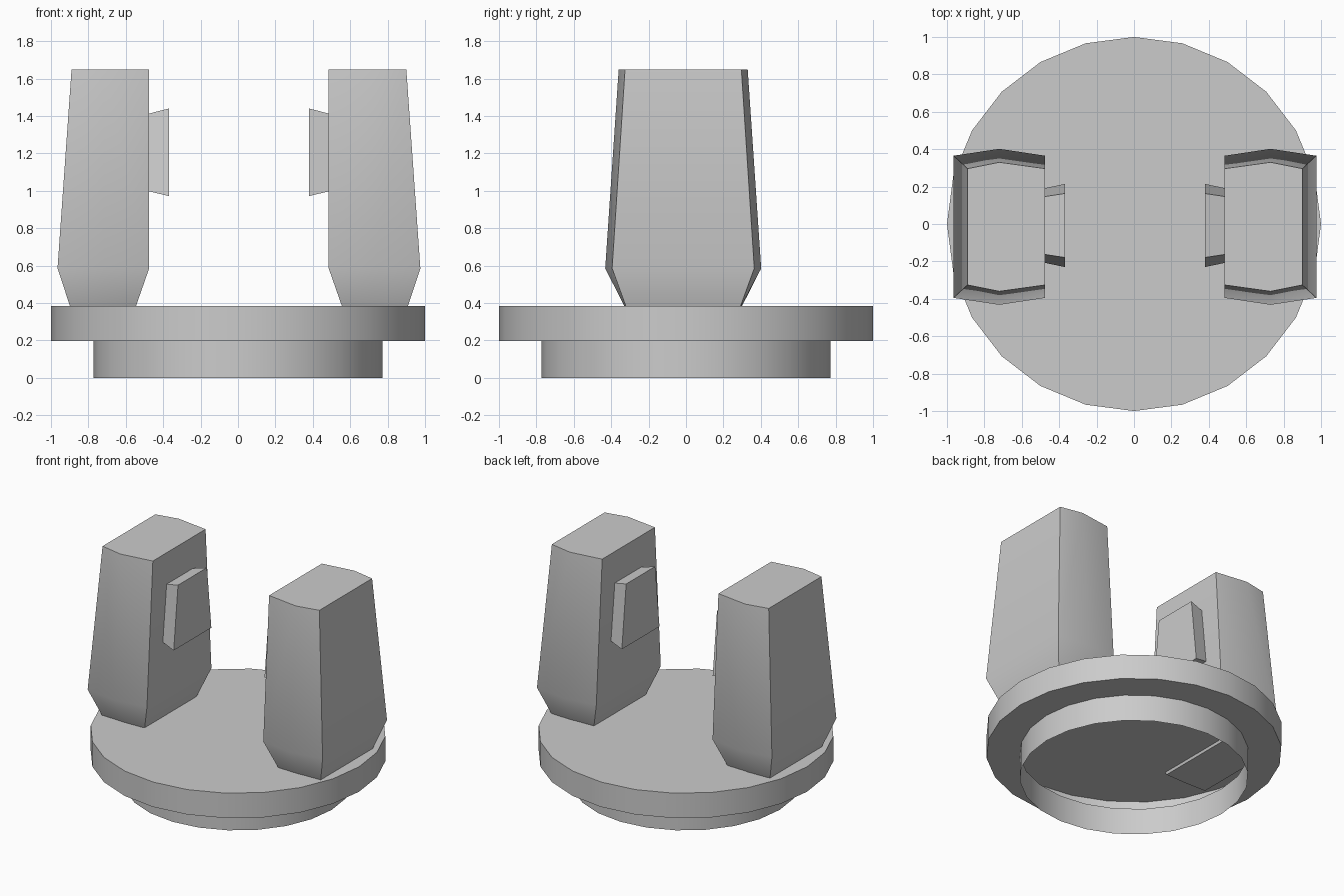
import bpy, bmesh, math

if "Cube" in bpy.data.objects:
    bpy.data.objects.remove(bpy.data.objects["Cube"])


def loft(name, rings, cap_start=False, cap_end=True, flip=False):
    """Skin matching rings of points; counter-clockwise rings give outward faces."""
    bm = bmesh.new()
    loops = [[bm.verts.new(p) for p in ring] for ring in rings]
    n = len(loops[0])
    for a, b in zip(loops, loops[1:]):
        for i in range(n):
            j = (i + 1) % n
            bm.faces.new((a[i], a[j], b[j], b[i]))
    if cap_start:
        bm.faces.new(loops[0][::-1])
    if cap_end:
        bm.faces.new(loops[-1])
    if flip:
        bmesh.ops.reverse_faces(bm, faces=bm.faces)
    mesh = bpy.data.meshes.new(name)
    bm.to_mesh(mesh)
    bm.free()
    obj = bpy.data.objects.new(name, mesh)
    bpy.context.collection.objects.link(obj)
    bpy.ops.object.select_all(action='DESELECT')
    obj.select_set(True)
    bpy.context.view_layer.objects.active = obj
    bpy.ops.object.shade_smooth_by_angle(angle=math.radians(40))
    return obj


def circle(r, z, n=24):
    return [(r * math.cos(math.tau * i / n), r * math.sin(math.tau * i / n), z)
            for i in range(n)]


# Stepped round base: a thin shell, open underneath
loft("base", [circle(0.773, 0), circle(0.773, 0.197), circle(1, 0.197), circle(1, 0.383)])

CENTRE_X = 0.005


def place(side, d, y, z):
    """d is the distance from the centre plane between the two posts."""
    return (CENTRE_X + side * d, y, z)


# Post levels: z, inner distance, outer distance, corner half width, ridge half width
POST = [(0.365, 0.557, 0.897, 0.30, 0.305),
        (0.585, 0.48, 0.97, 0.38, 0.417),
        (1.648, 0.48, 0.895, 0.311, 0.345)]
# Clip sections: distance, bottom z, top z, bottom half width, top half width
CLIP = [(0.48, 0.997, 1.413, 0.20, 0.155),
        (0.375, 0.972, 1.44, 0.222, 0.171)]

for side, label in ((-1, "left"), (1, "right")):
    # Tapered post with slightly ridged front and back
    rings = []
    for z, inner, outer, corner, ridge in POST:
        outline = [(inner, -corner), (0.725, -ridge), (outer, -corner),
                   (outer, corner), (0.725, ridge), (inner, corner)]
        rings.append([place(side, d, y - 0.015, z) for d, y in outline])
    loft(label + "_post", rings, cap_start=True, flip=side < 0)

    # Flared clip on the inner face of the post
    rings = []
    for d, z0, z1, w0, w1 in CLIP:
        outline = [(-w0, z0), (w0, z0), (w1, z1), (-w1, z1)]
        rings.append([place(side, d, y - 0.008, z) for y, z in outline])
    loft(label + "_clip", rings, flip=side > 0)
